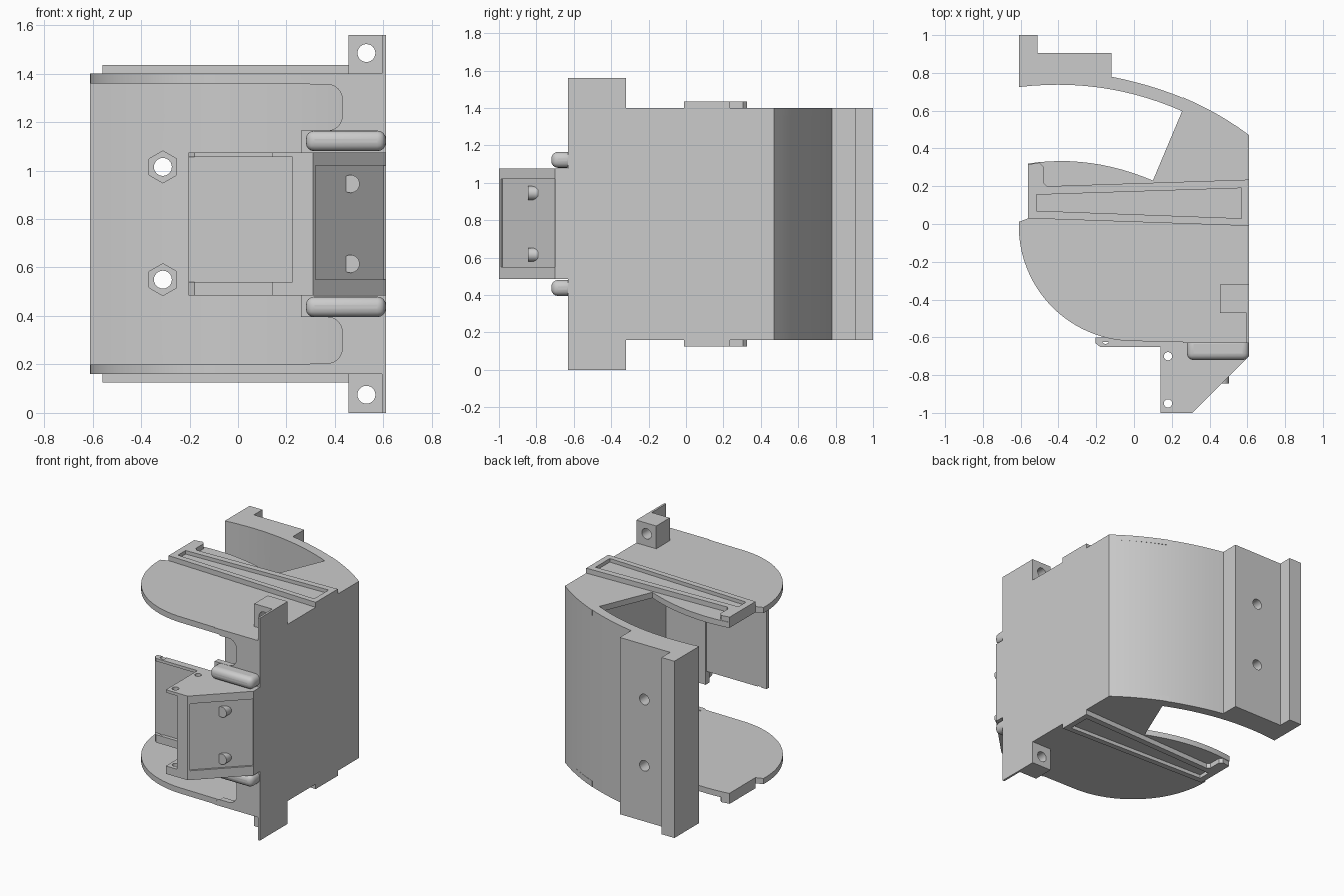
import bpy
import bmesh
from math import cos, sin, pi, radians

if "Cube" in bpy.data.objects:
    bpy.data.objects.remove(bpy.data.objects["Cube"], do_unlink=True)

MID = 0.78   # height of the mirror plane
SIDES = ((1, "upper"), (-1, "lower"))


def prism(name, pts, lo, hi, axis="z", bevel=0):
    """Extrude a flat outline between two positions along an axis."""
    place = {"z": lambda a, b, h: (a, b, h),
             "y": lambda a, b, h: (a, h, b),
             "x": lambda a, b, h: (h, a, b)}[axis]
    bm = bmesh.new()
    face = bm.faces.new([bm.verts.new(place(a, b, lo)) for a, b in pts])
    ext = bmesh.ops.extrude_face_region(bm, geom=[face])
    step = place(0, 0, hi - lo)
    bmesh.ops.translate(bm, vec=step, verts=[
        v for v in ext["geom"] if isinstance(v, bmesh.types.BMVert)])
    bmesh.ops.recalc_face_normals(bm, faces=bm.faces)
    mesh = bpy.data.meshes.new(name)
    bm.to_mesh(mesh)
    bm.free()
    obj = bpy.data.objects.new(name, mesh)
    bpy.context.collection.objects.link(obj)
    if bevel:
        mod = obj.modifiers.new("Bevel", "BEVEL")
        mod.width, mod.segments = bevel, 4
    return obj


def box(name, x, y, z, bevel=0):
    rect = [(x[0], y[0]), (x[1], y[0]), (x[1], y[1]), (x[0], y[1])]
    return prism(name, rect, z[0], z[1], bevel=bevel)


def arc(cx, cy, r, start, end, n):
    angles = [radians(start + (end - start) * i / n) for i in range(n + 1)]
    return [(cx + r * cos(a), cy + r * sin(a)) for a in angles]


def disc(cx, cy, r, n=24):
    return arc(cx, cy, r, 90, 450 - 360 / n, n - 1)


def curve(p0, p1, p2, n=12):
    """Quadratic curve through three control points."""
    out = []
    for i in range(n + 1):
        t = i / n
        w = ((1 - t) ** 2, 2 * t * (1 - t), t * t)
        out.append(tuple(sum(k * p[j] for k, p in zip(w, (p0, p1, p2))) for j in (0, 1)))
    return out


def cut(obj, cutter):
    """Subtract a cutter from a part and discard the cutter."""
    mod = obj.modifiers.new("Cut", "BOOLEAN")
    mod.operation, mod.solver, mod.object = "DIFFERENCE", "EXACT", cutter
    bpy.context.view_layer.objects.active = obj
    bpy.ops.object.modifier_apply(modifier=mod.name)
    bpy.data.objects.remove(cutter, do_unlink=True)


def span(side, a, b):
    """Height range mirrored about the middle."""
    return sorted((MID + side * a, MID + side * b))


# Side wall
box("side_wall", (0.57, 0.61), (-0.63, 0.47), (0.16, 1.40))

# Curved back wall with its thick mounting block and end lip
outer = curve((0.61, 0.47), (0.31, 0.695), (-0.12, 0.78))
inner = curve((-0.61, 0.725), (0.02, 0.80), (0.57, 0.42), 18)
back = prism("back_wall", outer + [(-0.12, 0.905), (-0.51, 0.905), (-0.51, 1.0),
             (-0.61, 1.0)] + inner, 0.16, 1.40)
for z in (0.55, 1.015):
    cut(back, prism("nut_recess", disc(-0.31, z, 0.066, 6), 0.6, 0.80, "y"))
    cut(back, prism("screw_hole", disc(-0.31, z, 0.037), 0.6, 1.1, "y"))

# End plates, rails and corner tabs
plate_edge = (arc(0, -0.01, 0.61, 178, 270, 24) + [(0.61, -0.63), (0.61, 0.47)]
              + curve((0.61, 0.47), (0.45, 0.59), (0.26, 0.67), 6)
              + [(0.26, 0.61), (0.10, 0.23)]
              + curve((0.10, 0.23), (-0.23, 0.37), (-0.56, 0.32)) + [(-0.56, 0.03)])
rail_edge = [(-0.56, 0.03), (0.61, -0.01), (0.61, 0.235), (-0.46, 0.20),
             (-0.48, 0.22), (-0.48, 0.305), (-0.50, 0.325), (-0.56, 0.315)]
slot_edge = [(-0.515, 0.07), (0.57, 0.03), (0.57, 0.19), (-0.515, 0.155)]
for side, label in SIDES:
    prism(label + "_plate", plate_edge, *span(side, 0.58, 0.62))
    rail = prism(label + "_rail", rail_edge, *span(side, 0.61, 0.655))
    cut(rail, prism("slot", slot_edge, *span(side, 0.63, 0.7)))

    tab_edge = [(0.595, -0.63), (0.61, -0.63), (0.61, -0.32), (0.455, -0.32),
                (0.455, -0.47), (0.595, -0.47)]
    tab = prism(label + "_corner_tab", tab_edge, *span(side, 0.60, 0.78))
    cut(tab, prism("tab_hole", disc(0.53, MID + side * 0.705, 0.037), -0.8, -0.2, "y"))

    # Rounded rib beside the front housing
    box(label + "_rib", (0.28, 0.61), (-0.72, -0.60), span(side, 0.30, 0.385), 0.035)

# Front wall with a round-cornered opening next to each plate
upper_notch = (arc(0.37, MID + 0.445, 0.06, -90, 0, 6)
               + arc(0.37, MID + 0.515, 0.06, 0, 90, 6))
wall_edge = ([(0.26, MID + 0.385)] + upper_notch + [(0.30, MID + 0.575),
             (0.26, MID + 0.60), (0.26, MID + 0.62), (0.61, MID + 0.62)])
wall_edge += [(x, 2 * MID - z) for x, z in reversed(wall_edge)]
prism("front_wall", wall_edge, -0.63, -0.59, "y")

# Front panel with chamfered edge rails
box("front_panel", (-0.205, 0.57), (-0.625, -0.60), (0.49, 1.07))
edge = [(-0.205, -0.60), (-0.205, -0.63), (-0.18, -0.65), (0.20, -0.65), (0.20, -0.60)]
for (side, label), inset in zip(SIDES, (0.275, 0.24)):
    bar = prism(label + "_panel_rail", edge, *span(side, inset, 0.295))
    cut(bar, prism("pin_hole", disc(-0.15, -0.615, 0.02, 16), 0.3, 1.3))

# Angled front housing: two flanges and a folded face
flange_edge = [(0.14, -0.60), (0.14, -1.0), (0.31, -1.0), (0.61, -0.70), (0.61, -0.60)]
for (side, label), inset in zip(SIDES, (0.275, 0.24)):
    flange = prism(label + "_flange", flange_edge, *span(side, inset, 0.295))
    for y in (-0.70, -0.95):
        cut(flange, prism("flange_hole", disc(0.18, y, 0.022, 16), 0.3, 1.3))

face_edge = [(0.225, -1.0), (0.31, -1.0), (0.61, -0.70), (0.61, -0.60),
             (0.57, -0.60), (0.57, -0.68), (0.29, -0.96), (0.225, -0.96)]
face = prism("housing_face", face_edge, 0.486, 1.074)
cut(face, prism("face_recess", [(0.31, -0.98), (0.60, -0.69), (0.65, -0.74),
                                (0.36, -1.03)], 0.55, 1.02))
for (side, label) in SIDES:
    prism(label + "_stud", disc(0.465, MID + side * 0.165, 0.037), -0.845, -0.79, "y")

# Smooth curved surfaces while keeping hard edges
for obj in bpy.context.collection.objects:
    obj.select_set(obj.type == "MESH")
    if obj.type == "MESH":
        bpy.context.view_layer.objects.active = obj
bpy.ops.object.shade_smooth_by_angle(angle=radians(30))
